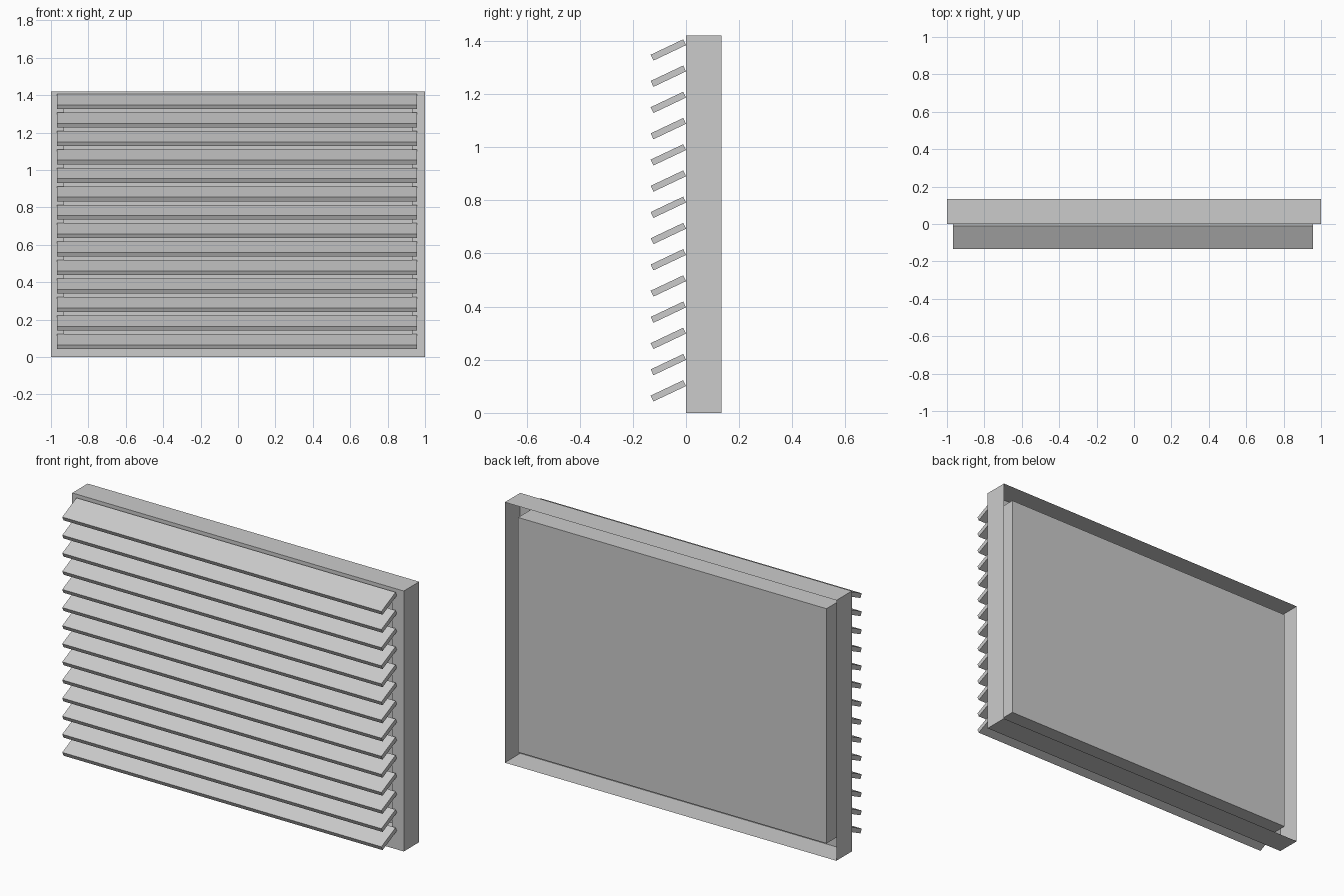
import bpy
import bmesh

if "Cube" in bpy.data.objects:
    bpy.data.objects.remove(bpy.data.objects["Cube"])

W, H, D = 1.0, 1.42, 0.133      # half width, height, depth of the frame
RIM, FLOOR = 0.07, 0.118        # rim width, recess depth
SLATS, PITCH = 14, 0.0987


def finish(bm, name):
    mesh = bpy.data.meshes.new(name)
    bm.to_mesh(mesh)
    bm.free()
    obj = bpy.data.objects.new(name, mesh)
    bpy.context.collection.objects.link(obj)
    return obj


# Frame: open-backed shell with outer walls, front rim, recess walls and back panel
bm = bmesh.new()


def ring(inset, y):
    x, lo, hi = W - inset, inset, H - inset
    return [bm.verts.new(p) for p in
            ((-x, y, lo), (x, y, lo), (x, y, hi), (-x, y, hi))]


rings = [ring(0, D), ring(0, 0), ring(RIM, 0), ring(RIM, FLOOR)]
for a, b in zip(rings, rings[1:]):
    for i in range(4):
        j = (i + 1) % 4
        bm.faces.new((a[i], a[j], b[j], b[i]))
bm.faces.new(rings[-1])
finish(bm, "louvre_frame")

# Slat: tilted board profile (y, z) extruded along x, touching the frame at its rear edge
profile = [(-0.133, 0.065), (-0.1225, 0.043), (0.0, 0.101), (-0.0105, 0.123)]
bm = bmesh.new()
face = bm.faces.new([bm.verts.new((-0.967, y, z)) for y, z in profile])
out = bmesh.ops.extrude_face_region(bm, geom=[face], use_keep_orig=True)
verts = [g for g in out["geom"] if isinstance(g, bmesh.types.BMVert)]
bmesh.ops.translate(bm, verts=verts, vec=(1.925, 0, 0))
bmesh.ops.recalc_face_normals(bm, faces=bm.faces)
slats = finish(bm, "louvre_slats")

# Repeat the slat up the frame
array = slats.modifiers.new("slat_rows", 'ARRAY')
array.count = SLATS
array.use_relative_offset = False
array.use_constant_offset = True
array.constant_offset_displace = (0, 0, PITCH)
